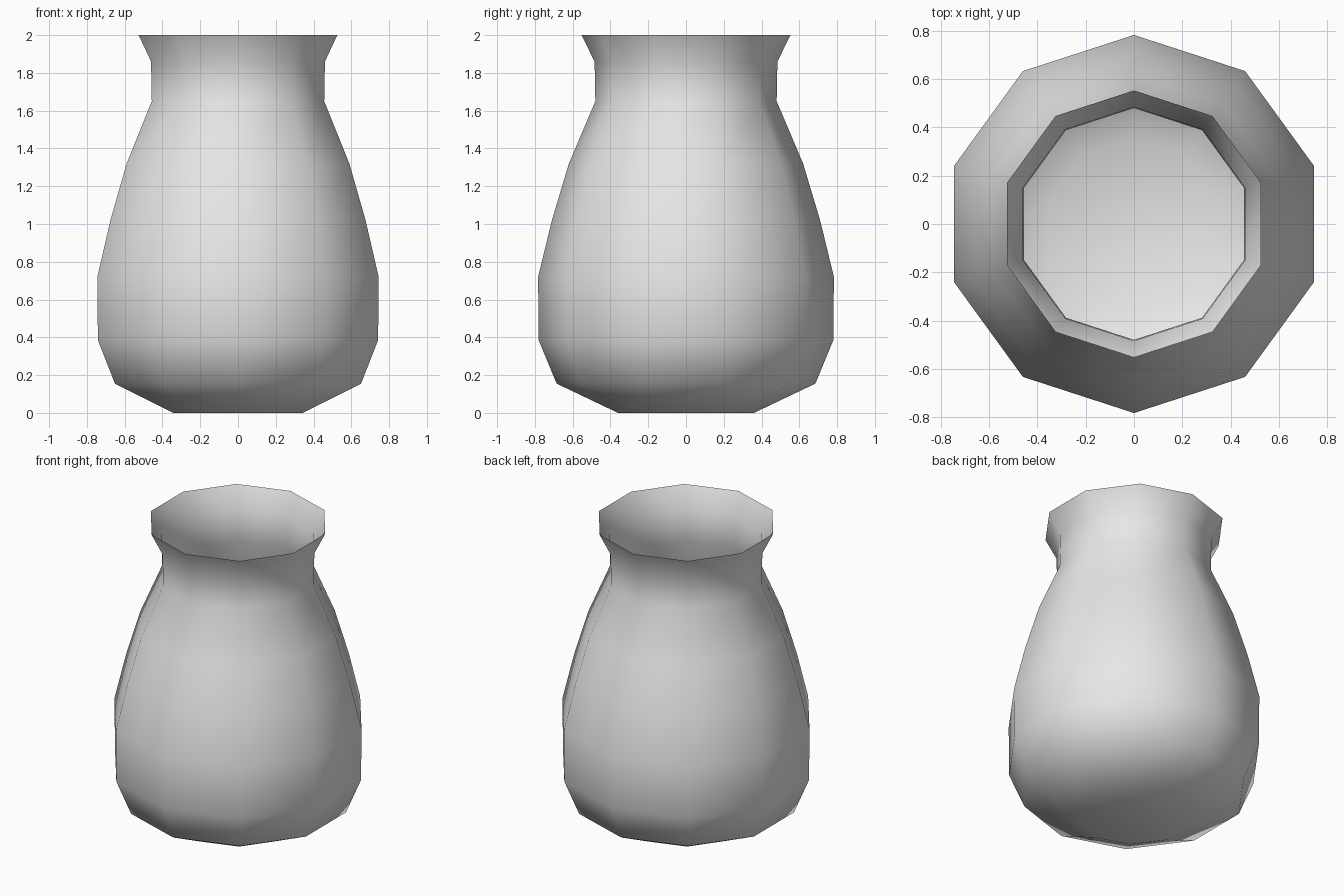
import bpy, bmesh
from math import cos, sin, tau

cube = bpy.data.objects.get("Cube")
if cube:
    bpy.data.objects.remove(cube, do_unlink=True)

SIDES = 10
# Radius and height of each ring, from the base to the flared lip
PROFILE = [(0.36, 0.0), (0.685, 0.155), (0.78, 0.385), (0.783, 0.72), (0.71, 1.02),
           (0.62, 1.32), (0.48, 1.65), (0.484, 1.86), (0.553, 2.0)]

clay = bpy.data.materials.new("plain_grey")
clay.use_nodes = True
grey = (0.8, 0.8, 0.8, 1)
clay.diffuse_color = grey
clay.node_tree.nodes["Principled BSDF"].inputs["Base Color"].default_value = grey

# Thin open vessel: stacked ten-sided rings, closed at the base
bm = bmesh.new()
rings = []
for r, z in PROFILE:
    rings.append([bm.verts.new((r * sin(tau * i / SIDES), -r * cos(tau * i / SIDES), z))
                  for i in range(SIDES)])
for low, high in zip(rings, rings[1:]):
    for i in range(SIDES):
        j = (i + 1) % SIDES
        bm.faces.new((low[i], low[j], high[j], high[i]))
bm.faces.new(rings[0][::-1])
for face in bm.faces:
    face.smooth = True

mesh = bpy.data.meshes.new("jar")
bm.to_mesh(mesh)
bm.free()
mesh.materials.append(clay)
jar = bpy.data.objects.new("jar", mesh)
bpy.context.collection.objects.link(jar)
